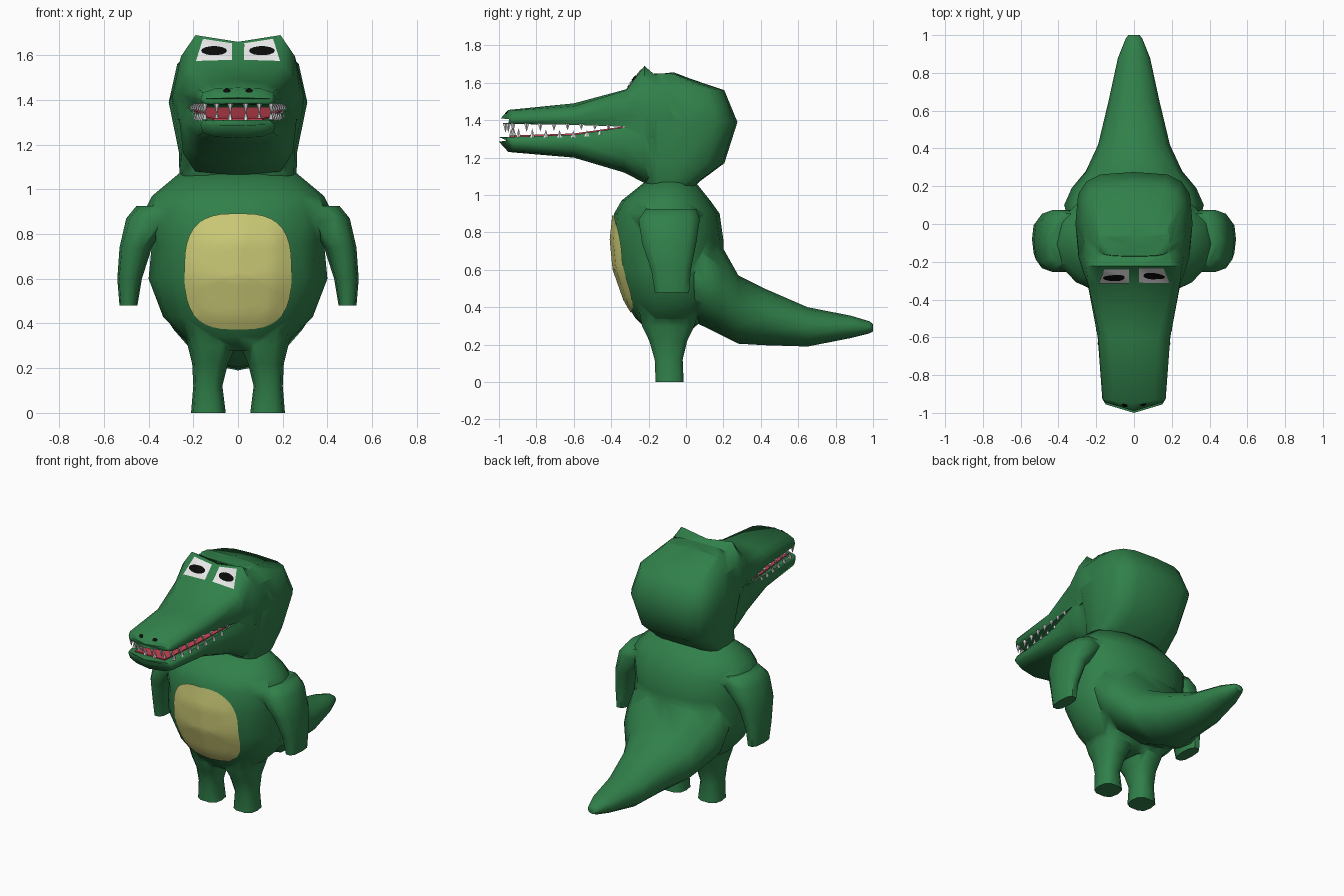
import bpy, bmesh, math
from mathutils import Vector
from mathutils.bvhtree import BVHTree

if "Cube" in bpy.data.objects:
    bpy.data.objects.remove(bpy.data.objects["Cube"])


def material(name, rgb):
    m = bpy.data.materials.new(name)
    m.diffuse_color = (*rgb, 1)
    m.use_nodes = True
    m.node_tree.nodes["Principled BSDF"].inputs["Base Color"].default_value = m.diffuse_color
    return m


GREEN = material("green skin", (0.030, 0.215, 0.068))
YELLOW = material("belly yellow", (0.66, 0.65, 0.20))
WHITE = material("white", (0.80, 0.80, 0.80))
BLACK = material("black", (0.003, 0.003, 0.003))
RED = material("mouth red", (0.58, 0.055, 0.085))


def finish(name, bm, mat, angle=None):
    bmesh.ops.recalc_face_normals(bm, faces=bm.faces)
    me = bpy.data.meshes.new(name)
    bm.to_mesh(me)
    bm.free()
    me.materials.append(mat)
    ob = bpy.data.objects.new(name, me)
    bpy.context.collection.objects.link(ob)
    if angle:
        smooth(ob, angle)
    return ob


def smooth(ob, angle):
    bpy.ops.object.select_all(action='DESELECT')
    ob.select_set(True)
    bpy.context.view_layer.objects.active = ob
    bpy.ops.object.shade_smooth_by_angle(angle=math.radians(angle))


def superellipse(a0, a1, b0, b1, p, n):
    out = []
    for i in range(n):
        t = 2 * math.pi * i / n
        c, s = math.cos(t), math.sin(t)
        out.append(((a0 + a1) / 2 + (a1 - a0) / 2 * math.copysign(abs(c) ** (2 / p), c),
                    (b0 + b1) / 2 + (b1 - b0) / 2 * math.copysign(abs(s) ** (2 / p), s)))
    return out


def skin(name, rings, mat=GREEN):
    """Bridge rings of 3D points into a closed solid."""
    bm = bmesh.new()
    vs = [[bm.verts.new(p) for p in r] for r in rings]
    n = len(vs[0])
    for a, b in zip(vs, vs[1:]):
        for i in range(n):
            bm.faces.new((a[i], a[(i + 1) % n], b[(i + 1) % n], b[i]))
    bm.faces.new(vs[0])
    bm.faces.new(vs[-1])
    return finish(name, bm, mat)


def loft(name, sections, axis='z', p=2.3, n=16, sx=1):
    """Sections are (position, x0, x1, b0, b1) along z or y."""
    rings = []
    for t, x0, x1, b0, b1 in sections:
        pts = superellipse(x0, x1, b0, b1, p, n)
        rings.append([(sx * a, b, t) if axis == 'z' else (sx * a, t, b) for a, b in pts])
    return skin(name, rings)


def jaw(name, sections):
    """Sections are (y, half width, lip z, outer z, outer half width, centre z, bow)."""
    rings = []
    for y, w, zl, zo, tw, zc, bow in sections:
        h = zo - zl
        half = [(0.92 * w, zl), (w, zl + 0.3 * h), ((w + tw) / 2 + 0.02, zl + 0.75 * h), (tw, zo)]
        pts = [(0, zl)] + half + [(0, zc)] + [(-x, z) for x, z in reversed(half)]
        rings.append([(x, y + bow * abs(x) / w, z) for x, z in pts])
    return skin(name, rings)


def union(base, parts):
    for part in parts:
        mod = base.modifiers.new("union", 'BOOLEAN')
        mod.operation, mod.solver, mod.object = 'UNION', 'EXACT', part
        bpy.context.view_layer.objects.active = base
        bpy.ops.object.modifier_apply(modifier=mod.name)
        bpy.data.objects.remove(part)
    smooth(base, 55)


def decal(name, pts, target, off, mat, steps=4):
    """Thin patch with an (x, z) outline, projected from the front on a part."""
    bm0 = bmesh.new()
    bm0.from_mesh(target.data)
    tree = BVHTree.FromBMesh(bm0)
    cx = sum(p[0] for p in pts) / len(pts)
    cz = sum(p[1] for p in pts) / len(pts)
    bm = bmesh.new()

    def put(x, z):
        loc, nor, _, _ = tree.ray_cast(Vector((x, -3, z)), Vector((0, 1, 0)))
        if loc is None:
            return bm.verts.new((x, -0.3, z))
        return bm.verts.new(loc + Vector((0, -off, off * 0.3)))

    rings = [[put(cx + (x - cx) * k / steps, cz + (z - cz) * k / steps) for x, z in pts]
             for k in range(steps, 0, -1)]
    mid = put(cx, cz)
    n = len(pts)
    for a, b in zip(rings, rings[1:]):
        for i in range(n):
            bm.faces.new((a[i], a[(i + 1) % n], b[(i + 1) % n], b[i]))
    for i in range(n):
        bm.faces.new((rings[-1][i], rings[-1][(i + 1) % n], mid))
    bm0.free()
    ob = finish(name, bm, mat, 60)
    # Face the patch towards the front
    if sum(f.normal.y * f.area for f in ob.data.polygons) > 0:
        ob.data.flip_normals()
    return ob


# Torso
body = loft("body", [
    (0.28, -0.15, 0.15, -0.21, 0.03), (0.34, -0.245, 0.245, -0.27, 0.10),
    (0.43, -0.335, 0.335, -0.325, 0.18), (0.60, -0.40, 0.40, -0.385, 0.20),
    (0.76, -0.385, 0.385, -0.40, 0.20), (0.90, -0.42, 0.42, -0.385, 0.18),
    (0.97, -0.385, 0.385, -0.345, 0.13), (1.07, -0.265, 0.265, -0.22, 0.05)], p=2.2)

# Tail
parts = [loft("tail", [
    (0.0, -0.34, 0.34, 0.34, 0.86), (0.10, -0.37, 0.37, 0.295, 0.80),
    (0.19, -0.33, 0.33, 0.25, 0.73), (0.28, -0.255, 0.255, 0.205, 0.57),
    (0.42, -0.19, 0.19, 0.197, 0.50), (0.65, -0.135, 0.135, 0.19, 0.40),
    (0.88, -0.085, 0.085, 0.235, 0.355), (0.98, -0.045, 0.045, 0.26, 0.325),
    (1.0, -0.03, 0.03, 0.27, 0.31)], axis='y', p=2, n=12)]

# Arms and legs
for s in (-1, 1):
    parts.append(loft("arm", [
        (0.48, 0.45, 0.53, -0.17, 0.02), (0.60, 0.43, 0.54, -0.19, 0.03),
        (0.74, 0.385, 0.53, -0.24, 0.06), (0.87, 0.27, 0.50, -0.26, 0.08),
        (0.925, 0.24, 0.455, -0.22, 0.06)], p=2.6, n=10, sx=s))
    parts.append(loft("leg", [
        (0.0, 0.055, 0.21, -0.165, -0.01), (0.12, 0.07, 0.20, -0.17, -0.015),
        (0.22, 0.045, 0.205, -0.20, 0.01), (0.30, 0.01, 0.225, -0.24, 0.05),
        (0.40, 0.02, 0.25, -0.26, 0.08)], p=2.8, n=10, sx=s))
union(body, parts)

# Skull, upper jaw with brow, lower jaw
head = loft("head", [
    (1.03, -0.24, 0.24, -0.20, 0.035), (1.07, -0.262, 0.262, -0.22, 0.07),
    (1.17, -0.265, 0.265, -0.25, 0.205), (1.39, -0.31, 0.31, -0.27, 0.275),
    (1.56, -0.272, 0.272, -0.22, 0.205), (1.65, -0.19, 0.19, -0.17, -0.06)], p=3.4)
upper = jaw("upper_jaw", [
    (-0.99, 0.15, 1.385, 1.412, 0.10, 1.41, 0.045),
    (-0.95, 0.168, 1.38, 1.45, 0.105, 1.455, 0.025),
    (-0.60, 0.192, 1.375, 1.475, 0.125, 1.49, 0),
    (-0.32, 0.245, 1.365, 1.56, 0.20, 1.565, 0),
    (-0.222, 0.28, 1.31, 1.69, 0.19, 1.66, 0),
    (-0.17, 0.295, 1.31, 1.645, 0.19, 1.645, 0),
    (-0.065, 0.30, 1.31, 1.648, 0.185, 1.656, 0),
    (0.04, 0.27, 1.31, 1.60, 0.17, 1.615, 0)])
lower = jaw("lower_jaw", [
    (-1.0, 0.15, 1.31, 1.285, 0.10, 1.285, 0.045),
    (-0.95, 0.168, 1.311, 1.235, 0.105, 1.23, 0.025),
    (-0.60, 0.192, 1.322, 1.21, 0.125, 1.20, 0),
    (-0.33, 0.243, 1.362, 1.14, 0.17, 1.12, 0),
    (-0.22, 0.262, 1.41, 1.08, 0.19, 1.063, 0),
    (-0.09, 0.25, 1.41, 1.09, 0.19, 1.08, 0)])
union(head, [upper, lower])

# Tongue and mouth lining
skin("tongue", [[(-w, y, z), (w, y, z), (w, y, z - 0.015), (-w, y, z - 0.015)]
                for y, w, z in ((-0.94, 0.11, 1.318), (-0.6, 0.155, 1.329), (-0.34, 0.21, 1.366))], RED)

# Teeth
spots = [(0.035, -0.965, 0.05), (0.095, -0.95, 0.05)]
spots += [(0.148 + 0.058 * i / 7, -0.925 + 0.073 * i, 0.05 - 0.0033 * i) for i in range(8)]
bm = bmesh.new()
for s in (-1, 1):
    for x, y, h in spots:
        k = max(0, (y + 0.6) / 0.27)
        for d, base, shift in ((-1, 1.383 - 0.012 * k, 0), (1, 1.308 + 0.04 * k, 0.03)):
            root = [bm.verts.new((s * x + 0.013 * math.cos(a * math.pi / 3),
                                  y + shift + 0.015 * math.sin(a * math.pi / 3), base))
                    for a in range(6)]
            tip = bm.verts.new((s * x, y + shift, base + d * h))
            bm.faces.new(root)
            for i in range(6):
                bm.faces.new((root[i], root[(i + 1) % 6], tip))
finish("teeth", bm, WHITE)

# Belly patch
decal("belly_patch", superellipse(-0.24, 0.24, 0.37, 0.89, 2.9, 36), body, 0.008, YELLOW, 8)

# Eyes, pupils and nostrils
corners = [(0.027, 1.578), (0.188, 1.573), (0.157, 1.672), (0.027, 1.652)]
for s, side in ((-1, "right"), (1, "left")):
    quad = []
    for (x0, z0), (x1, z1) in zip(corners, corners[1:] + corners[:1]):
        quad += [(s * (x0 + (x1 - x0) * k / 4), z0 + (z1 - z0) * k / 4) for k in range(4)]
    decal(side + "_eye", quad, head, 0.005, WHITE)
    decal(side + "_pupil", superellipse(s * 0.107 - 0.058, s * 0.107 + 0.058, 1.597, 1.638, 2, 14),
          head, 0.009, BLACK)
    decal(side + "_nostril", superellipse(s * 0.05 - 0.017, s * 0.05 + 0.017, 1.43, 1.449, 2, 10),
          head, 0.006, BLACK, 2)
